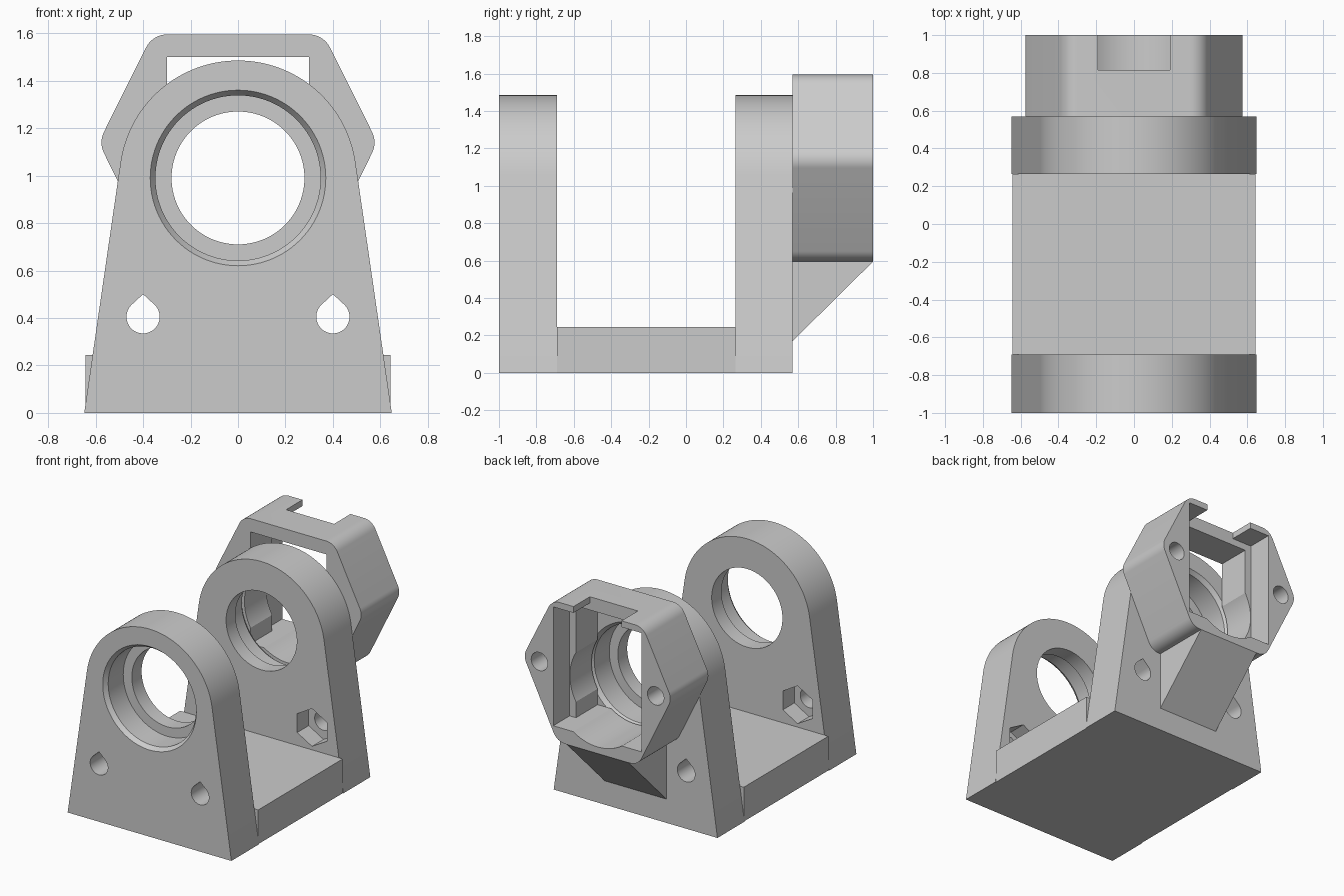
import bpy, bmesh
from math import sin, cos, pi, radians, hypot, acos, atan2
from mathutils import Vector

cube = bpy.data.objects.get("Cube")
if cube:
    bpy.data.objects.remove(cube, do_unlink=True)

grey = bpy.data.materials.new("light grey plastic")
grey.use_nodes = True
colour = (0.6, 0.6, 0.6, 1)
grey.diffuse_color = colour
grey.node_tree.nodes["Principled BSDF"].inputs["Base Color"].default_value = colour

AXIS_Z = 0.99       # height of the shaft axis
BORE_R = 0.348      # bearing seat radius
HOLE_R = 0.28       # shaft opening radius


# ---- helpers: outlines are lists of (x, z), solids run along y ----
def arc(cx, cz, r, a0, a1, n):
    return [(cx + r * cos(a0 + (a1 - a0) * i / n), cz + r * sin(a0 + (a1 - a0) * i / n))
            for i in range(n + 1)]


def circle(r, cx=0, cz=AXIS_Z, n=96, start=0):
    return arc(cx, cz, r, start, start + 2 * pi, n)[:-1]


def rect(x0, x1, z0, z1):
    return [(x0, z0), (x1, z0), (x1, z1), (x0, z1)]


def rounded(points, r, n=10):
    """Replace each corner of a convex outline with an arc."""
    result = []
    for i, p in enumerate(points):
        p = Vector(p)
        a = (Vector(points[i - 1]) - p).normalized()
        b = (Vector(points[(i + 1) % len(points)]) - p).normalized()
        half = a.angle(b) / 2
        c = p + (a + b).normalized() * (r / sin(half))
        start = atan2(-a.y - b.y, -a.x - b.x)
        sweep = pi / 2 - half
        result += arc(c.x, c.y, r, start - sweep, start + sweep, n)
    return result


def loft(name, sections):
    """Solid through (y, outline) sections with equal point counts."""
    bm = bmesh.new()
    rings = [[bm.verts.new((x, y, z)) for x, z in pts] for y, pts in sections]
    for lower, upper in zip(rings, rings[1:]):
        for i in range(len(lower)):
            bm.faces.new((lower[i - 1], lower[i], upper[i], upper[i - 1]))
    bm.faces.new(rings[0])
    bm.faces.new(rings[-1])
    bmesh.ops.recalc_face_normals(bm, faces=bm.faces)
    mesh = bpy.data.meshes.new(name)
    bm.to_mesh(mesh)
    bm.free()
    mesh.materials.append(grey)
    obj = bpy.data.objects.new(name, mesh)
    bpy.context.collection.objects.link(obj)
    return obj


def prism(name, pts, y0, y1):
    return loft(name, [(y0, pts), (y1, pts)])


def activate(obj):
    bpy.ops.object.select_all(action='DESELECT')
    obj.select_set(True)
    bpy.context.view_layer.objects.active = obj


def carve(obj, cutters):
    activate(obj)
    for cutter in cutters:
        cutter.hide_render = True
        mod = obj.modifiers.new("cut", 'BOOLEAN')
        mod.operation = 'DIFFERENCE'
        mod.solver = 'EXACT'
        mod.object = cutter
        bpy.ops.object.modifier_apply(modifier=mod.name)
        bpy.data.objects.remove(cutter, do_unlink=True)


def smooth(obj):
    activate(obj)
    bpy.ops.object.shade_smooth_by_angle(angle=radians(25))


# ---- uprights: tapered plates with a round head ----
def upright(name, outer, inner):
    foot, head_r, head_z = 0.648, 0.5, 0.985
    tangent = acos(head_r / hypot(foot, head_z)) - atan2(head_z, foot)
    outline = [(-foot, 0), (foot, 0)] + arc(0, head_z, head_r, tangent, pi - tangent, 64)
    plate = prism(name, outline, outer, inner)
    d = 1 if inner > outer else -1

    # bearing seat with a chamfered rim, opening to the outer face
    profile = [(outer - d * 0.03, 0.392), (outer + d * 0.03, BORE_R),
               (outer + d * 0.2, BORE_R), (outer + d * 0.2, HOLE_R), (inner + d * 0.05, HOLE_R)]
    cutters = [loft("bore_cutter", [(y, circle(r)) for y, r in profile])]

    # teardrop bolt holes with hexagonal nut pockets on the inner face
    for x in (-0.4, 0.4):
        z, r = 0.405, 0.07
        drop = arc(x, z, r, radians(135), radians(405), 36) + [(x, z + r * 1.36)]
        cutters.append(prism("bolt_cutter", drop, outer - d * 0.05, inner + d * 0.05))
        nut = circle(0.135, x, z, 6, pi / 2)
        cutters.append(prism("nut_cutter", nut, inner - d * 0.13, inner + d * 0.05))
    carve(plate, cutters)
    smooth(plate)


upright("front_upright", -1.0, -0.69)
upright("rear_upright", 0.57, 0.265)

# ---- base plate between the uprights ----
prism("base_plate", rect(-0.643, 0.643, 0, 0.245), -0.69, 0.265)

# ---- six-sided motor housing on the rear ----
half = [(0.32, 0.595), (0.587, 1.14), (0.36, 1.595)]
hexagon = half + [(-x, z) for x, z in reversed(half)]
housing = prism("motor_housing", rounded(hexagon, 0.1), 0.57, 1.0)
cuts = [
    prism("shaft_cutter", circle(BORE_R), 0.5, 1.1),
    prism("inner_pocket_cutter", rect(-0.3, 0.3, 0.7, 1.5), 0.5, 0.9),
    prism("outer_pocket_cutter", rect(-0.35, 0.35, 0.7, 1.55), 0.815, 1.1),
    prism("cable_notch_cutter", rect(-0.19, 0.19, 1.4, 1.7), 0.815, 1.1),
]
cuts += [prism("screw_cutter", circle(0.065, x, 1.13, 32), 0.7, 1.1) for x in (-0.46, 0.46)]
carve(housing, cuts)
smooth(housing)

# ---- sloping support under the housing ----
W = 0.245
loft("housing_support", [(0.57, rect(-W, W, 0.17, 0.6)), (1.0, rect(-W, W, 0.595, 0.6))])
